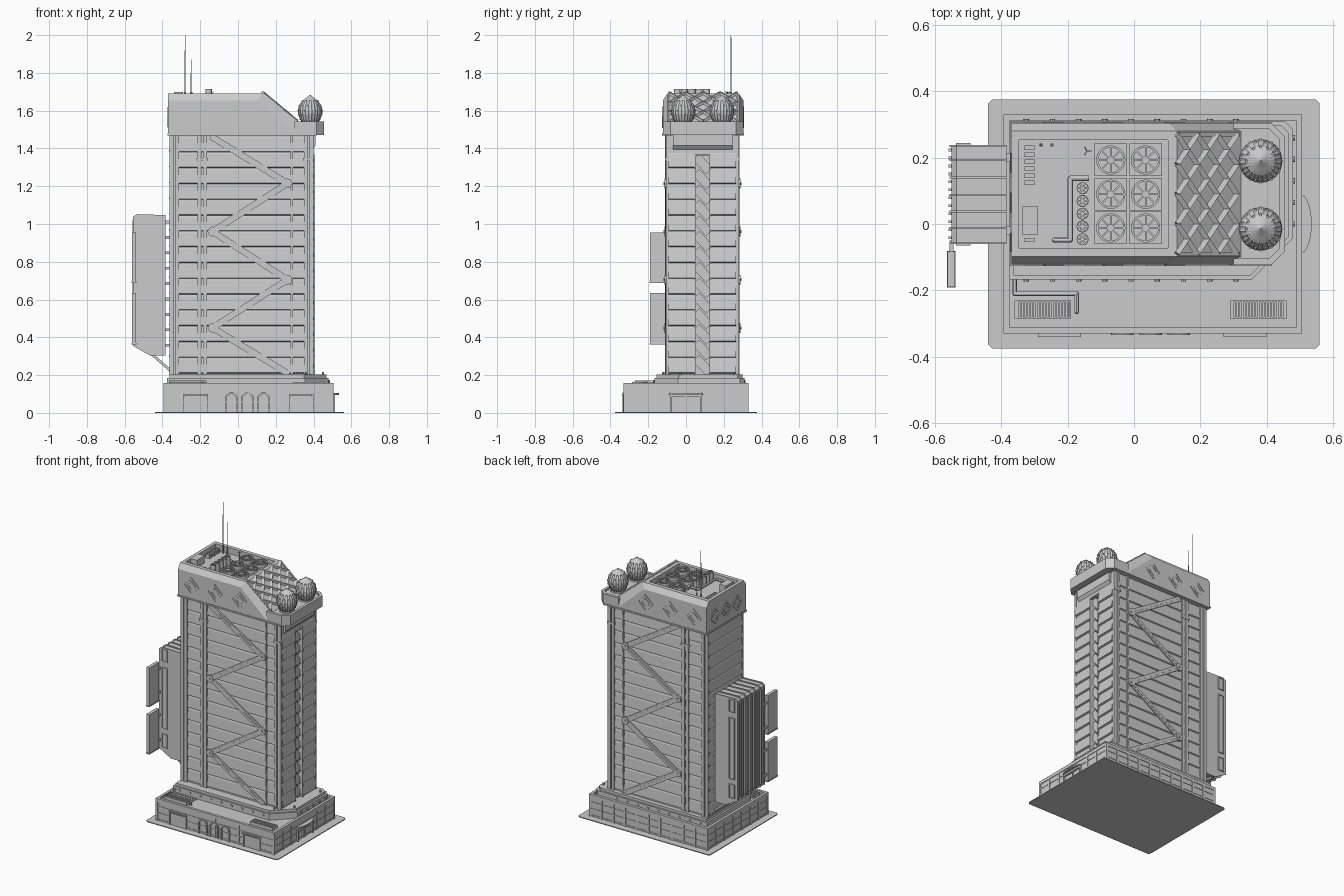
import bpy, bmesh, math
from mathutils import Vector, Matrix

if "Cube" in bpy.data.objects:
    bpy.data.objects.remove(bpy.data.objects["Cube"])

def box(bm, x0, x1, y0, y1, z0, z1):
    m = Matrix.Translation(((x0+x1)/2, (y0+y1)/2, (z0+z1)/2)) @ Matrix.Diagonal((abs(x1-x0), abs(y1-y0), abs(z1-z0), 1))
    bmesh.ops.create_cube(bm, size=1, matrix=m)

def loft(bm, rings):
    vs = [[bm.verts.new(p) for p in r] for r in rings]
    n = len(vs[0])
    bm.faces.new(vs[0]); bm.faces.new(vs[-1])
    for a, b in zip(vs, vs[1:]):
        for i in range(n):
            bm.faces.new((a[i], a[(i+1) % n], b[(i+1) % n], b[i]))

def prism(bm, pts, axis, a, b):
    f = {'x': lambda p, t: (t, p[0], p[1]), 'y': lambda p, t: (p[0], t, p[1]), 'z': lambda p, t: (p[0], p[1], t)}[axis]
    loft(bm, [[f(p, t) for p in pts] for t in (a, b)])

def beam(bm, p, q, w, h, up='Y'):
    p, q = Vector(p), Vector(q)
    rot = (q-p).to_track_quat('Z', up).to_matrix().to_4x4()
    bmesh.ops.create_cube(bm, size=1, matrix=Matrix.Translation((p+q)/2) @ rot @ Matrix.Diagonal((w, h, (q-p).length, 1)))

def rod(bm, p, q, r, n=12, r2=None):
    p, q = Vector(p), Vector(q)
    rot = (q-p).to_track_quat('Z', 'Y').to_matrix().to_4x4()
    bmesh.ops.create_cone(bm, cap_ends=True, segments=n, radius1=r, radius2=r if r2 is None else r2,
                          depth=(q-p).length, matrix=Matrix.Translation((p+q)/2) @ rot)

def pipe(bm, pts, r):
    for p, q in zip(pts, pts[1:]):
        rod(bm, p, q, r)
        bmesh.ops.create_uvsphere(bm, u_segments=10, v_segments=6, radius=r, matrix=Matrix.Translation(q))

def finish(bm, name, smooth=False):
    bmesh.ops.recalc_face_normals(bm, faces=bm.faces)
    me = bpy.data.meshes.new(name); bm.to_mesh(me); bm.free()
    ob = bpy.data.objects.new(name, me); bpy.context.collection.objects.link(ob)
    if smooth:
        bpy.ops.object.select_all(action='DESELECT')
        ob.select_set(True); bpy.context.view_layer.objects.active = ob
        bpy.ops.object.shade_smooth_by_angle()
    return ob

def rim(bm, x0, x1, y0, y1, z0, z1, t):
    for a, b, c, d in ((x0, x1, y0, y0+t), (x0, x1, y1-t, y1), (x0, x0+t, y0+t, y1-t), (x1-t, x1, y0+t, y1-t)):
        box(bm, a, b, c, d, z0, z1)

# Ground slab
bm = bmesh.new()
c = .012
prism(bm, [(-.44+c, -.375), (.56-c, -.375), (.56, -.375+c), (.56, .375-c), (.56-c, .375), (-.44+c, .375), (-.44, .375-c), (-.44, -.375+c)], 'z', 0, .006)
finish(bm, "ground_slab")

# Podium with parapet, wall bands and pilasters
bm = bmesh.new()
X0, X1, Y0, Y1 = -.39, .502, -.326, .326
box(bm, X0, X1, Y0, Y1, 0, .142)
rim(bm, X0-.004, X1+.004, Y0-.004, Y1+.004, .135, .157, .018)
for z in (.012, .055, .1):
    rim(bm, X0-.003, X1+.003, Y0-.003, Y1+.003, z, z+.006, .01)
for i in range(11):
    x = X0 + .003 + (X1-X0-.006)*i/10
    box(bm, x-.006, x+.006, Y1-.01, Y1+.004, 0, .14)
    if i in (0, 3, 5, 7, 10):
        box(bm, x-.006, x+.006, Y0-.004, Y0+.01, 0, .14)
for i in range(8):
    y = Y0 + .003 + (Y1-Y0-.006)*i/7
    box(bm, X0-.004, X0+.01, y-.006, y+.006, 0, .14)
    if i not in (3, 4):
        box(bm, X1-.01, X1+.004, y-.006, y+.006, 0, .14)
finish(bm, "podium")

# Podium doors, arches and entrance canopy
bm = bmesh.new()
for x in (-.225, .335):
    box(bm, x-.055, x+.055, Y0-.004, Y0, 0, .085)
    box(bm, x-.065, x+.065, Y0-.014, Y0, .093, .1)
    for s in (-1, 1):
        box(bm, x+s*.065, x+s*.055, Y0-.008, Y0, 0, .093)
for x in (-.035, .05, .135):
    ang = [math.pi*i/10 for i in range(11)]
    ring = lambda r: [(x+r*math.cos(a), .075+r*math.sin(a)) for a in ang]
    prism(bm, [(x+.034, 0)] + ring(.034) + [(x-.034, 0), (x-.025, 0)] + ring(.025)[::-1] + [(x+.025, 0)], 'y', Y0-.009, Y0)
for y in (-.085, .075):
    box(bm, X1, X1+.012, y, y+.01, 0, .095)
box(bm, X1, X1+.012, -.085, .085, .083, .095)
box(bm, X1, X1+.006, -.004, .004, 0, .09)
prism(bm, [(X1-.002+.036*math.sin(math.pi*i/14), -.09*math.cos(math.pi*i/14)) for i in range(15)], 'z', .095, .104)
finish(bm, "podium_entrances")

# Podium roof grilles and pipe
bm = bmesh.new()
for x in (-.36, .29):
    rim(bm, x, x+.17, -.285, -.23, .14, .163, .005)
    for i in range(17):
        box(bm, x+.006+i*.0096, x+.011+i*.0096, -.282, -.233, .14, .16)
finish(bm, "podium_grilles")
bm = bmesh.new()
pipe(bm, [(-.36, -.165, .165), (-.36, -.21, .165), (-.173, -.21, .165), (-.173, -.265, .165), (-.173, -.265, .14)], .007)
finish(bm, "podium_pipe", True)

# Chamfered tier with lip and studs
def tier_pts(d):
    return [(-.375+d, -.168+d), (.354-d*.4, -.168+d), (.48-d, -.042+d*.4), (.48-d, .285-d), (.455-d, .31-d), (-.375+d, .31-d)]
bm = bmesh.new()
prism(bm, tier_pts(0), 'z', .14, .185)
prism(bm, tier_pts(.012), 'z', .185, .202)
for i in range(9):
    x = -.325+i*.079
    for y in (-.168, .31):
        rod(bm, (x, y-.006, .167), (x, y+.006, .167), .008, 8)
for i in range(5):
    rod(bm, (.474, .0+i*.065, .167), (.486, .0+i*.065, .167), .008, 8)
for p in ((.45, -.03), (.36, -.12), (.45, .25)):
    rod(bm, (*p, .2), (*p, .216), .006, 8)
finish(bm, "tier")

# Tower core with a stair slot in the right face
bm = bmesh.new()
box(bm, -.355, .355, -.095, .268, .2, 1.475)
for a, b, z0, z1 in ((-.095, .052, .2, 1.475), (.124, .268, .2, 1.475), (.052, .124, 1.36, 1.475)):
    box(bm, .35, .395, a, b, z0, z1)
prism(bm, [(.395, 1.475), (.41, 1.475), (.41, 1.415), (.395, 1.395)], 'y', -.07, .245)
finish(bm, "tower_core")

# Sloped floor cladding
bm = bmesh.new()
N, H = 15, 1.255/15
for i in range(N):
    z = .205+i*H
    tri = lambda p, s, d: [(p, z+.004), (p+s*d, z+.008), (p+s*d, z+.014), (p+s*.002, z+H-.006), (p, z+H)]
    for p, s in ((-.095, -1), (.268, 1)):
        prism(bm, tri(p, s, .007), 'x', -.33, .36)
    prism(bm, tri(-.355, -1, .009), 'y', -.093, .266)
    if i < N-1:
        for a, b in ((-.093, .046), (.13, .266)):
            prism(bm, tri(.395, 1, .012), 'y', a, b)
finish(bm, "floor_cladding")

# Stair flights in the slot
bm = bmesh.new()
for i in range(14):
    z = .215+i*.082
    beam(bm, (.375, .052, z+.075), (.375, .124, z), .05, .016, 'X')
    box(bm, .352, .39, .11, .124, z, z+.006)
for y in (.046, .124):
    box(bm, .39, .404, y, y+.006, .2, 1.365)
box(bm, .39, .404, .046, .13, 1.36, 1.367)
finish(bm, "stair_slot")

# Pilasters and zigzag braces, front and back
bm = bmesh.new()
br = bmesh.new()
zig = [(-.145, 1.465), (.262, 1.215), (-.135, .96), (.262, .705), (-.135, .45), (.27, .205)]
for y, s in ((-.095, -1), (.268, 1)):
    for a, b in ((-.362, -.34), (-.333, -.312), (-.214, -.192), (-.185, -.163), (.278, .29), (.35, .368), (.376, .4)):
        box(bm, a, b, y, y+s*.012, .2, 1.475)
    for a, b in ((-.22, -.158), (.345, .4)):
        box(bm, a, b, y, y+s*.015, 1.335, 1.35)
    for p, q in zip(zig, zig[1:]):
        d = (Vector(q)-Vector(p)).normalized()
        for o in (-.009, .009):
            f = lambda t: (t[0]-d.y*o, y+s*.01, t[1]+d.x*o)
            beam(br, f(p), f(q), .008, .016)
        beam(br, (p[0], y+s*.007, p[1]), (q[0], y+s*.007, q[1]), .018, .006)
    for p in zig[1:-1]:
        rod(br, (p[0], y, p[1]), (p[0], y+s*.02, p[1]), .026, 8)
        rod(br, (p[0], y, p[1]), (p[0], y+s*.025, p[1]), .008, 8)
finish(bm, "pilasters")
finish(br, "zigzag_braces")

# Crown: chamfered body with roof recess, and dome deck
full = [(-.37, 1.47), (-.37, 1.69), (.13, 1.69), (.335, 1.52), (.335, 1.47)]
inset = [(-.37, 1.47), (-.37, 1.655), (.105, 1.655), (.308, 1.475), (.308, 1.47)]
bm = bmesh.new()
loft(bm, [[(p[0], y, p[1]) for p in prof] for y, prof in ((-.122, inset), (-.098, full), (.28, full), (.304, inset))])
crown = finish(bm, "crown")
bm = bmesh.new()
box(bm, -.347, .102, -.072, .253, 1.65, 1.8)
cut = finish(bm, "recess_cutter")
cut.hide_render = True
md = crown.modifiers.new("recess", 'BOOLEAN'); md.object = cut; md.operation = 'DIFFERENCE'; md.solver = 'EXACT'
bpy.context.view_layer.objects.active = crown
bpy.ops.object.modifier_apply(modifier="recess")
bpy.data.objects.remove(cut)
bm = bmesh.new()
def deck(d): return [(.3, -.122+d), (.415-d*.4, -.122+d), (.455-d, -.082+d*.4), (.455-d, .264-d*.4), (.415-d*.4, .304-d), (.3, .304-d)]
prism(bm, deck(0), 'z', 1.47, 1.53)
for p, q, a, b in zip(deck(0), deck(0)[1:], deck(.018), deck(.018)[1:]):
    prism(bm, [p, q, b, a], 'z', 1.53, 1.543)
rim(bm, -.374, .415, -.126, .308, 1.468, 1.478, .02)
finish(bm, "dome_deck")

# Lattice over the sloped roof
bm = bmesh.new()
zs = lambda x: 1.69-(x-.13)*.17/.205
for k in range(-4, 9):
    for s in (-1, 1):
        pts = []
        ya = -.09+k*.09
        for x in (.13+.18*i/60 for i in range(61)):
            y = ya+s*(x-.13)*1.5
            if -.09 <= y <= .27:
                pts.append((x, y, zs(x)+.004))
        if len(pts) > 3:
            beam(bm, pts[0], pts[-1], .016, .014, 'Y')
for y in (-.09, .27):
    beam(bm, (.13, y, zs(.13)), (.315, y, zs(.315)), .012, .016)
finish(bm, "roof_lattice")

# Diamond ornaments on the crown
bm = bmesh.new()
def diamond(c, u, r, w):
    c, u = Vector(c), Vector(u)
    cs = [c+u*r, c+Vector((0, 0, r)), c-u*r, c-Vector((0, 0, r))]
    for i in range(4):
        beam(bm, cs[i], cs[(i+1) % 4], w, w)
for y in (-.122, .304):
    for x in (-.27, -.09, .095):
        diamond((x, y, 1.565), (1, 0, 0), .054, .008)
        diamond((x, y, 1.565), (1, 0, 0), .03, .008)
for y in (-.03, .09, .21):
    diamond((-.37, y, 1.565), (0, 1, 0), .052, .008)
    diamond((-.37, y, 1.565), (0, 1, 0), .029, .008)
finish(bm, "crown_diamonds")

# Ribbed onion domes with studs
prof = [(.036, 1.525), (.054, 1.553), (.064, 1.58), (.066, 1.6), (.06, 1.627), (.044, 1.651), (.02, 1.668), (.003, 1.682)]
for n, cy in (("dome_front", -.015), ("dome_back", .19)):
    bm = bmesh.new()
    loft(bm, [[(.382+r*k*math.cos(a), cy+r*k*math.sin(a), z) for i in range(48)
               for a, k in ((math.pi*i/24, 1 if i % 2 else .96),)] for r, z in prof])
    for j, (r, z) in enumerate(prof[1:6]):
        for i in range(12):
            a = math.pi*(i+.5*(j % 2))/6
            beam(bm, (.382+r*.9*math.cos(a), cy+r*.9*math.sin(a), z), (.382+(r+.002)*math.cos(a), cy+(r+.002)*math.sin(a), z), .006, .006)
    rod(bm, (.382, cy, 1.525), (.382, cy, 1.54), .048, 24)
    finish(bm, n)

# Roof fans, large and small
def fan(bm, x, y, z0, z1, r, n):
    ring = lambda k, z: [(x+r*k*math.cos(math.pi*i/12), y+r*k*math.sin(math.pi*i/12), z) for i in range(24)]
    loft(bm, [ring(1, z0), ring(1, z1), ring(.86, z1), ring(.86, z1-.012)])
    rod(bm, (x, y, z0), (x, y, z1), r*.25, 12)
    for i in range(n):
        a = 2*math.pi*i/n
        beam(bm, (x+r*.2*math.cos(a), y+r*.2*math.sin(a), z1-.005), (x+r*.88*math.cos(a), y+r*.88*math.sin(a), z1-.005), r*.18, .005, 'X')
bm = bmesh.new()
for x in (-.07, .035):
    for y in (.193, .09, -.012):
        box(bm, x-.049, x+.049, y-.049, y+.049, 1.65, 1.668)
        fan(bm, x, y, 1.66, 1.69, .044, 8)
for i in range(5):
    fan(bm, -.155, .108-i*.0385, 1.65, 1.714, .018, 6)
finish(bm, "roof_fans")

# Roof boxes, pipe and antennas
bm = bmesh.new()
for i in range(6):
    box(bm, -.33, -.3, .118+i*.021, .131+i*.021, 1.65, 1.675)
box(bm, -.33, -.3, -.055, -.042, 1.65, 1.675)
box(bm, -.338, -.29, -.032, .053, 1.65, 1.7)
finish(bm, "roof_boxes")
bm = bmesh.new()
pipe(bm, [(-.135, .138, 1.67), (-.192, .138, 1.67), (-.192, -.048, 1.67), (-.24, -.048, 1.67), (-.24, -.048, 1.65)], .008)
finish(bm, "roof_pipe", True)
bm = bmesh.new()
for x, z in ((-.28, 2.0), (-.248, 1.87)):
    rod(bm, (x, .238, 1.65), (x, .238, 1.7), .006, 8)
    rod(bm, (x, .238, 1.7), (x, .238, z), .003, 8, .0015)
rod(bm, (-.142, .22, 1.65), (-.142, .22, 1.7), .003, 8)
for a in range(3):
    beam(bm, (-.142, .22, 1.69), (-.142+.013*math.cos(a*2.1), .22+.013*math.sin(a*2.1), 1.7), .004, .004)
finish(bm, "antennas")

# Hanging side pod with ribs, inset panels and mounts
bm = bmesh.new()
pod = lambda d: [(-.55-d, 1.03+d), (-.535, 1.045+d), (-.385, 1.04+d), (-.385, .312-d), (-.468, .312-d), (-.55-d, .362-d)]
prism(bm, pod(0), 'y', -.058, .238)
for y in (-.06, -.015, .035, .085, .137, .19, .232):
    prism(bm, pod(.007), 'y', y, y+.006)
for i in range(12):
    box(bm, -.559, -.548, -.045+i*.024, -.037+i*.024, .375, 1.02)
for y in (-.06, .238):
    for z0, z1 in ((.96, 1.035), (.5, .91), (.37, .455)):
        box(bm, -.528, -.502, y-.002, y+.004, z0, z1)
        rim_y = (y-.005, y+.007)
        for a, b, c0, c1 in ((-.537, -.53, z0, z1), (-.5, -.493, z0, z1), (-.537, -.493, z0-.005, z0), (-.537, -.493, z1, z1+.005)):
            box(bm, a, b, *rim_y, c0, c1)
finish(bm, "side_pod")
bm = bmesh.new()
for i in range(9):
    for y in (-.02, .2):
        box(bm, -.39, -.35, y-.012, y+.012, 1.003-i*.0815, 1.018-i*.0815)
for y in (-.02, .2):
    beam(bm, (-.465, y, .318), (-.355, y, .222), .014, .014)
finish(bm, "pod_mounts")

# Blank sign blades beside the pod
bm = bmesh.new()
for z0, z1 in ((.69, .955), (.365, .635)):
    box(bm, -.562, -.54, -.19, -.083, z0, z1)
    rim(bm, -.564, -.538, -.192, -.081, z0-.002, z0+.006, .01)
    for z in (z0+.05, z1-.05):
        box(bm, -.556, -.545, -.085, -.05, z-.008, z+.008)
finish(bm, "sign_blades")
